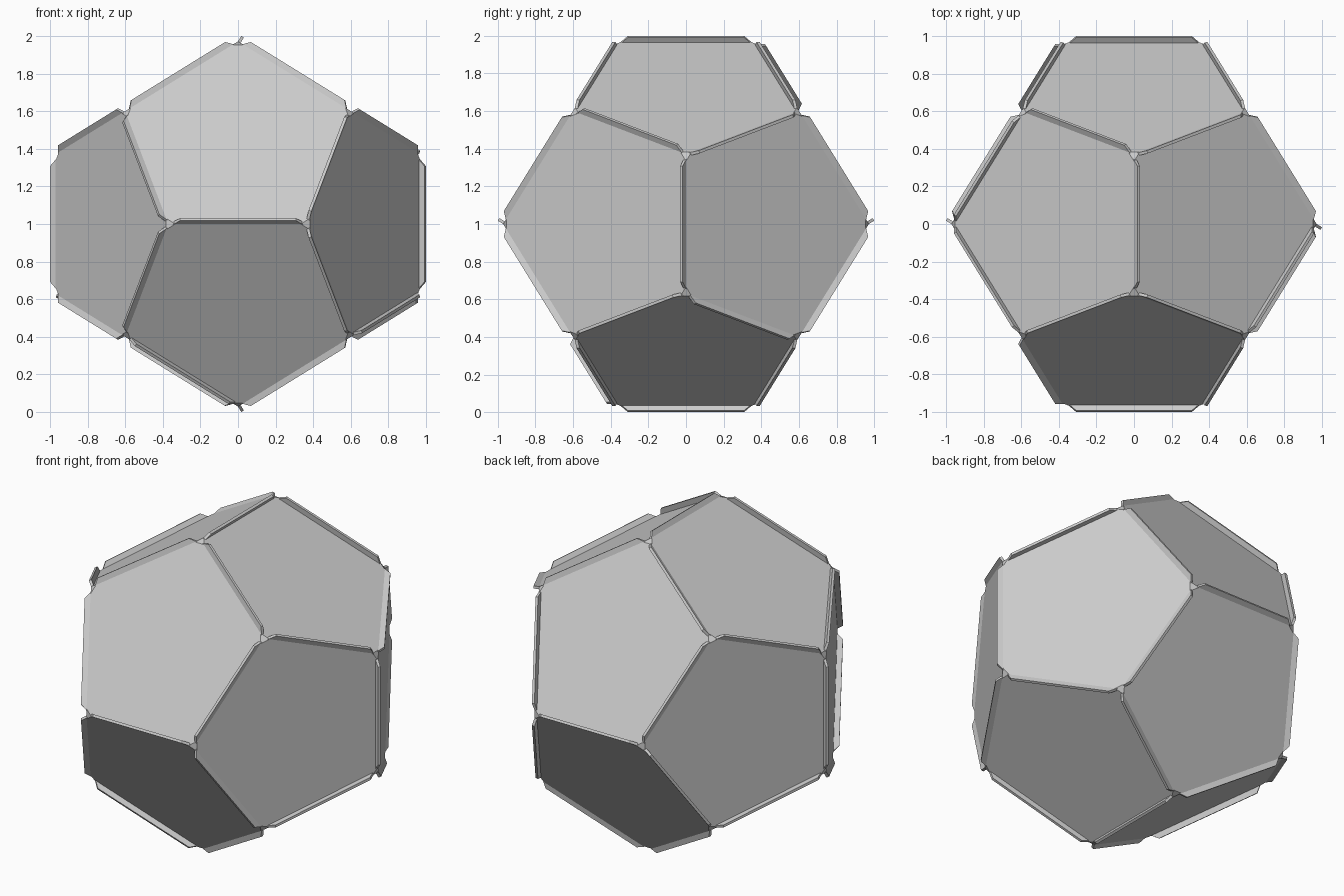
import bpy, bmesh
from mathutils import Vector
from itertools import product

if "Cube" in bpy.data.objects:
    bpy.data.objects.remove(bpy.data.objects["Cube"])

PHI = (1 + 5 ** 0.5) / 2
S = 0.972             # half extent of the body
H, T = 0.033, 0.016   # height and thickness of the edge flanges
UP = Vector((0, 0, 1))

# Dodecahedron corners, one edge pair across each axis
corners = [Vector(p) * S / PHI for p in product((-1, 1), repeat=3)]
for a, b in product((-1, 1), repeat=2):
    for k in range(3):
        v = [0, a / PHI, b * PHI]
        corners.append(Vector(v[-k:] + v[:-k]) * S / PHI)
edge_len = 2 * S / PHI ** 2

# Face normals by name: F/B front/back, L/R left/right, T/D top/down
c, d = Vector((1, PHI)).normalized()
normals = {
    "FU": (0, -d, c), "FL": (0, -d, -c), "BU": (0, d, c), "BL": (0, d, -c),
    "TL": (-c, 0, d), "TR": (c, 0, d), "DL": (-c, 0, -d), "DR": (c, 0, -d),
    "LF": (-d, -c, 0), "LB": (-d, c, 0), "RF": (d, -c, 0), "RB": (d, c, 0)}
normals = {k: Vector(v) for k, v in normals.items()}
plane = max(v.dot(normals["FU"]) for v in corners)


def face_corners(name):
    return [v for v in corners if abs(v.dot(normals[name]) - plane) < 1e-4]


def hull(name, points):
    bm = bmesh.new()
    for p in points:
        bm.verts.new(p)
    bmesh.ops.convex_hull(bm, input=bm.verts[:])
    bmesh.ops.dissolve_limit(bm, angle_limit=0.01, verts=bm.verts[:], edges=bm.edges[:])
    bmesh.ops.recalc_face_normals(bm, faces=bm.faces[:])
    me = bpy.data.meshes.new(name)
    bm.to_mesh(me)
    bm.free()
    ob = bpy.data.objects.new(name, me)
    ob.location = UP
    bpy.context.collection.objects.link(ob)
    return ob


# Body with slightly clipped corners
clipped = [v.lerp(w, 0.05) for v in corners for w in corners
           if abs((v - w).length - edge_len) < 1e-4]
hull("pentagon_body", clipped)

# Flanges: owner face -> neighbours whose shared edge carries its lip
flanges = {
    "FU": ["FL", "RF"], "FL": ["RF", "DL"], "BU": ["TL", "LB", "RB", "BL"],
    "BL": ["RB"], "TL": ["FU", "LF", "LB"], "TR": ["FU", "TL", "RF", "BU"],
    "DL": ["LF", "BL"], "DR": ["FL", "RB", "DL", "BL"],
    "LF": ["FU", "FL"], "LB": ["LF", "BL", "DL"],
    "RF": ["RB", "DR"], "RB": ["TR"]}
for owner, others in flanges.items():
    n = normals[owner]
    for other in others:
        far = face_corners(other)
        a, b = [v for v in face_corners(owner) if v in far]
        along = (b - a).normalized()
        inward = (n * plane - (a + b) / 2).normalized() * T
        pts = []
        for h, trim in ((-0.01, 0.02), (0, 0.03), (H, 0.03 + H)):
            for p, s in ((a, 1), (b, -1)):
                q = p + along * s * trim + n * h
                pts += [q, q + inward]
        hull("edge_flange", pts)
